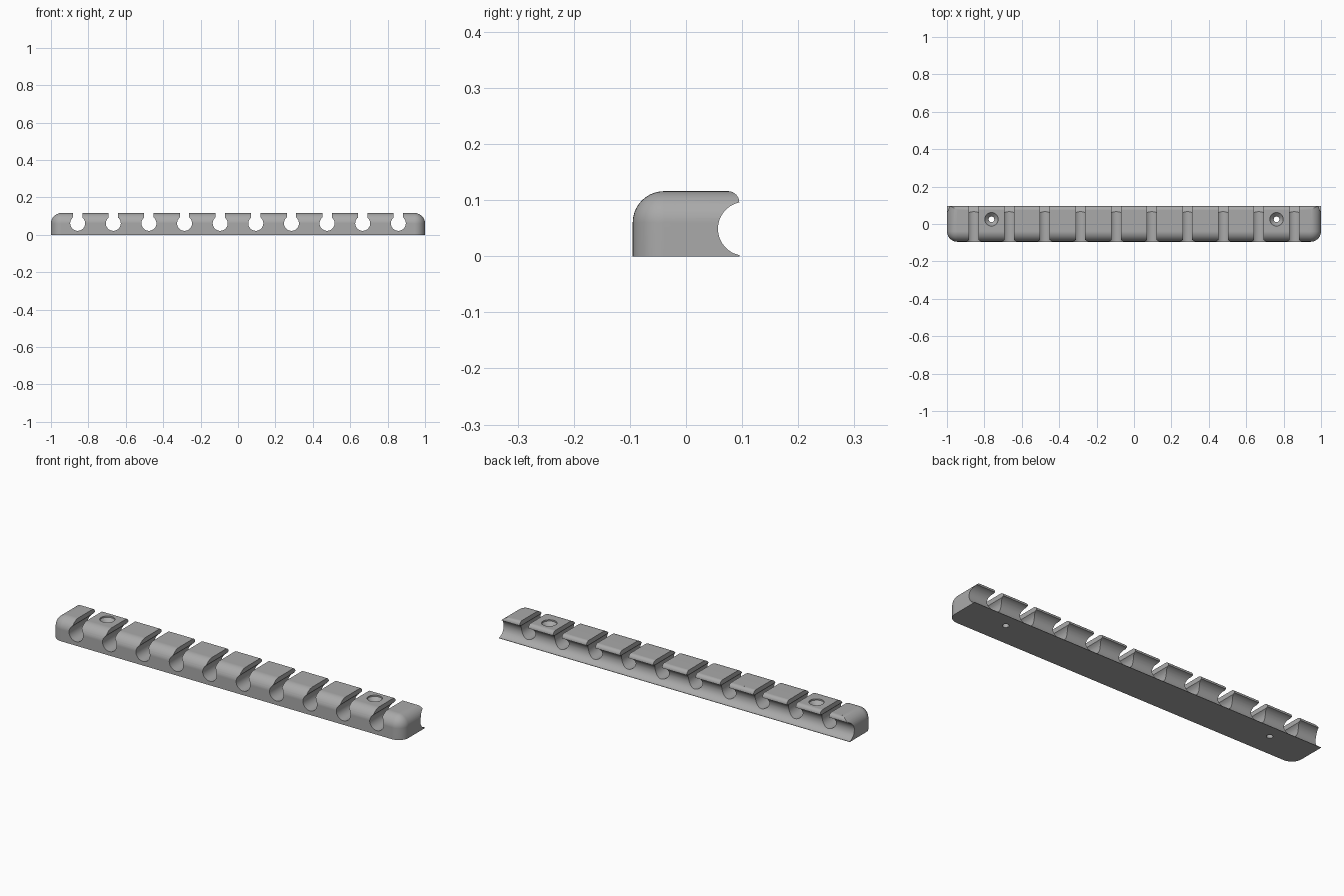
import bpy, bmesh, math
from mathutils import Vector

default = bpy.data.objects.get("Cube")
if default:
    bpy.data.objects.remove(default, do_unlink=True)

HALF_X, HALF_Y, TOP = 1.0, 0.095, 0.116
ROUND = 0.056


def material(name, colour):
    m = bpy.data.materials.new(name)
    m.use_nodes = True
    m.diffuse_color = colour
    m.node_tree.nodes["Principled BSDF"].inputs["Base Color"].default_value = colour
    return m


def to_object(name, bm):
    bmesh.ops.recalc_face_normals(bm, faces=bm.faces)
    mesh = bpy.data.meshes.new(name)
    bm.to_mesh(mesh)
    bm.free()
    ob = bpy.data.objects.new(name, mesh)
    bpy.context.collection.objects.link(ob)
    return ob


def arc(cx, cy, r, start, end, steps):
    angles = [math.radians(start + (end - start) * i / steps) for i in range(steps + 1)]
    return [(cx + r * math.cos(a), cy + r * math.sin(a)) for a in angles]


def prism(bm, points, along):
    """Extrude a closed outline of 3D points along a vector."""
    face = bm.faces.new([bm.verts.new(p) for p in points])
    new = bmesh.ops.extrude_face_region(bm, geom=[face])["geom"]
    bmesh.ops.translate(bm, vec=Vector(along),
                        verts=[v for v in new if isinstance(v, bmesh.types.BMVert)])


def cut(target, cutter):
    cutter.hide_render = True
    mod = target.modifiers.new(cutter.name, "BOOLEAN")
    mod.operation, mod.solver, mod.object = "DIFFERENCE", "EXACT", cutter
    bpy.context.view_layer.objects.active = target
    bpy.ops.object.modifier_apply(modifier=mod.name)
    bpy.data.objects.remove(cutter, do_unlink=True)


# Bar: box with rounded front, ends and top, left long at the back for trimming
bm = bmesh.new()
bmesh.ops.create_cube(bm, size=1)
for v in bm.verts:
    v.co = (v.co.x * 2 * HALF_X, 0.2 if v.co.y > 0 else -HALF_Y, TOP if v.co.z > 0 else 0)


def is_rounded(edge):
    mid = (edge.verts[0].co + edge.verts[1].co) / 2
    return mid.z > 0.01 and mid.y < 0.19


bmesh.ops.bevel(bm, geom=[e for e in bm.edges if is_rounded(e)], offset=ROUND,
                segments=10, profile=0.5, affect="EDGES")
bar = to_object("holder_bar", bm)

# Back trim: small rounded lip above a concave channel
bm = bmesh.new()
lip = arc(0.075, TOP - 0.02, 0.02, 88, 0, 8)
channel = arc(0.105, 0.049, 0.048, 102, 258, 28)
outline = [(0.3, 0.2), (0.075, 0.2)] + lip + channel + [(HALF_Y, -0.1), (0.3, -0.1)]
prism(bm, [(-1.2, y, z) for y, z in outline], (2.4, 0, 0))
cut(bar, to_object("channel_cutter", bm))

# Ten keyhole slots running front to back
bm = bmesh.new()
neck = math.degrees(math.acos(0.025 / 0.04))
for i in range(10):
    x = (i - 4.5) * 0.1905
    keyhole = [(x - 0.025, 0.2)] + arc(x, 0.061, 0.04, 180 - neck, 360 + neck, 32) + [(x + 0.025, 0.2)]
    prism(bm, [(px, -0.3, pz) for px, pz in keyhole], (0, 0.6, 0))
cut(bar, to_object("slot_cutter", bm))

# Two countersunk screw holes: outline spun around a vertical axis
bm = bmesh.new()
screw = [(0, -0.1), (0.015, -0.1), (0.015, 0.088), (0.036, 0.109), (0.036, 0.2), (0, 0.2)]
for x in (-0.762, 0.762):
    verts = [bm.verts.new((x + r, 0.025, z)) for r, z in screw]
    edges = [bm.edges.new(pair) for pair in zip(verts, verts[1:])]
    bmesh.ops.spin(bm, geom=verts + edges, cent=(x, 0.025, 0), axis=(0, 0, 1),
                   angle=math.tau, steps=32)
bmesh.ops.remove_doubles(bm, verts=bm.verts, dist=0.0001)
cut(bar, to_object("screw_cutter", bm))

# Finish: one grey, smooth curves with crisp edges
bar.data.materials.clear()
bar.data.materials.append(material("plain grey", (0.4, 0.4, 0.4, 1)))
bpy.ops.object.select_all(action="DESELECT")
bar.select_set(True)
bpy.context.view_layer.objects.active = bar
bpy.ops.object.shade_smooth_by_angle(angle=math.radians(30))
normals = bar.modifiers.new("even_normals", "WEIGHTED_NORMAL")
normals.keep_sharp = True
